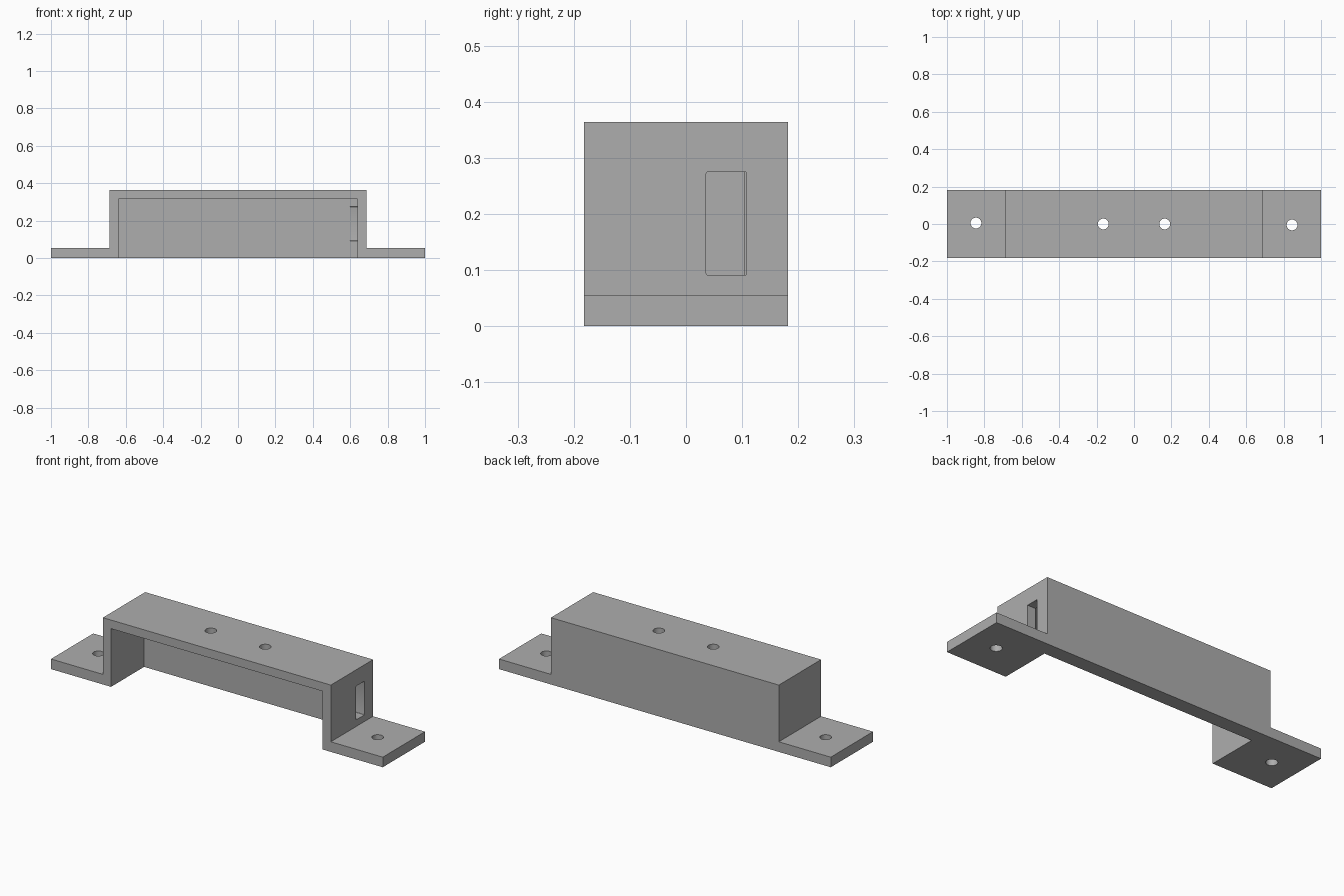
import bpy
import bmesh
from mathutils import Matrix, Vector

default = bpy.data.objects.get("Cube")
if default:
    bpy.data.objects.remove(default, do_unlink=True)

HALF_Y, HEIGHT = 0.182, 0.364
OUTER, INNER, FOOT = 0.687, 0.638, 0.055

grey = bpy.data.materials.new("plain_grey")
grey.use_nodes = True
colour = (0.42, 0.42, 0.42, 1)
grey.diffuse_color = colour
grey.node_tree.nodes["Principled BSDF"].inputs["Base Color"].default_value = colour


def make_object(name, bm):
    bmesh.ops.recalc_face_normals(bm, faces=bm.faces)
    mesh = bpy.data.meshes.new(name)
    bm.to_mesh(mesh)
    bm.free()
    mesh.materials.append(grey)
    obj = bpy.data.objects.new(name, mesh)
    bpy.context.collection.objects.link(obj)
    return obj


def box_cutter(name, low, high, bevel=0):
    low, high = Vector(low), Vector(high)
    bm = bmesh.new()
    bmesh.ops.create_cube(bm, size=1, matrix=Matrix.Translation((low + high) / 2)
                          @ Matrix.Diagonal((high - low).to_4d()))
    if bevel:
        # Round only the edges that run along x
        edges = [e for e in bm.edges if abs(e.verts[0].co.x - e.verts[1].co.x) > 0.01]
        bmesh.ops.bevel(bm, geom=edges, offset=bevel, segments=3, profile=0.5, affect='EDGES')
    return make_object(name, bm)


def hole_cutter(name, x, y, z):
    bm = bmesh.new()
    bmesh.ops.create_cone(bm, cap_ends=True, segments=32, radius1=0.029, radius2=0.029,
                          depth=0.16, matrix=Matrix.Translation((x, y, z)))
    return make_object(name, bm)


# Hat-shaped body with two mounting feet
half = [(1, 0), (1, FOOT), (OUTER, FOOT), (OUTER, HEIGHT)]
profile = half + [(-x, z) for x, z in reversed(half)]
bm = bmesh.new()
face = bm.faces.new([bm.verts.new((x, -HALF_Y, z)) for x, z in profile])
extruded = bmesh.ops.extrude_face_region(bm, geom=[face])["geom"]
bmesh.ops.translate(bm, vec=(0, 2 * HALF_Y, 0),
                    verts=[v for v in extruded if isinstance(v, bmesh.types.BMVert)])
bracket = make_object("mounting_bracket", bm)

# Cavity open to the front and below, side slot, and screw holes
cutters = [
    box_cutter("cavity_cutter", (-INNER, -0.3, -0.1), (INNER, 0.103, 0.317)),
    box_cutter("slot_cutter", (0.6, 0.036, 0.091), (0.8, 0.108, 0.275), bevel=0.003),
]
for side in (-1, 1):
    cutters.append(hole_cutter("top_hole_cutter", side * 0.164, 0, HEIGHT))
    cutters.append(hole_cutter("foot_hole_cutter", side * 0.845, -side * 0.005, 0.03))

bpy.context.view_layer.objects.active = bracket
bracket.select_set(True)
for cutter in cutters:
    mod = bracket.modifiers.new(cutter.name, 'BOOLEAN')
    mod.operation = 'DIFFERENCE'
    mod.solver = 'EXACT'
    mod.object = cutter
    bpy.ops.object.modifier_apply(modifier=mod.name)
    bpy.data.objects.remove(cutter, do_unlink=True)

bpy.ops.object.shade_smooth_by_angle()
